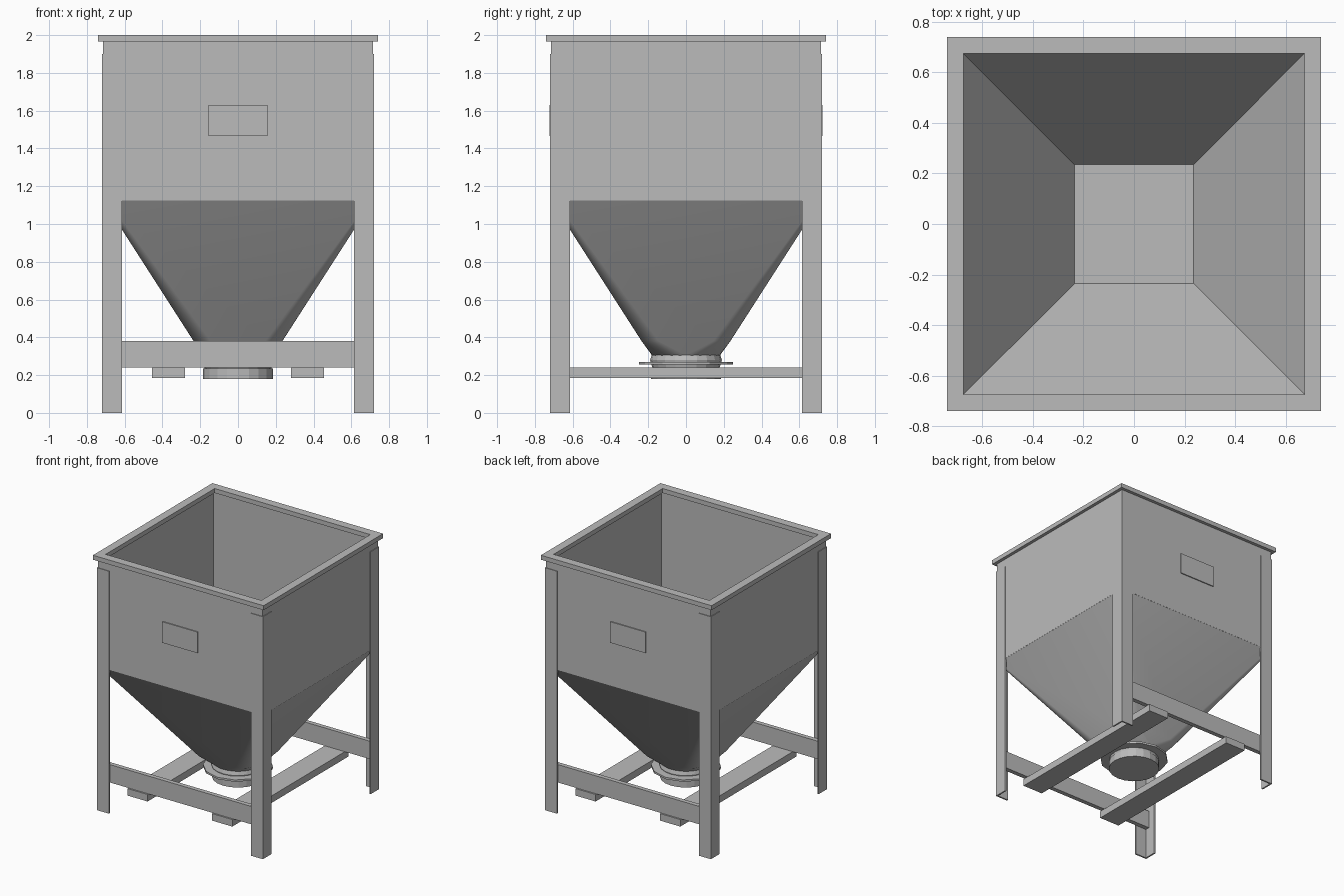
import bpy, bmesh, math

cube = bpy.data.objects.get("Cube")
if cube:
    bpy.data.objects.remove(cube, do_unlink=True)

steel = bpy.data.materials.new("grey_steel")
steel.use_nodes = True
colour = (0.5, 0.5, 0.5, 1)
steel.diffuse_color = colour
steel.node_tree.nodes["Principled BSDF"].inputs["Base Color"].default_value = colour


def finish(name, bm, smooth=False):
    bmesh.ops.recalc_face_normals(bm, faces=bm.faces)
    mesh = bpy.data.meshes.new(name)
    bm.to_mesh(mesh)
    bm.free()
    mesh.materials.append(steel)
    obj = bpy.data.objects.new(name, mesh)
    bpy.context.collection.objects.link(obj)
    if smooth:
        bpy.ops.object.select_all(action='DESELECT')
        obj.select_set(True)
        bpy.context.view_layer.objects.active = obj
        bpy.ops.object.shade_smooth_by_angle(angle=math.radians(30))
    return obj


def square_ring(half, radius, seg):
    """Outline of a square with rounded corners, counter-clockwise."""
    points = []
    for corner in range(4):
        mid = math.pi / 4 + corner * math.pi / 2
        cx = math.copysign(half - radius, math.cos(mid))
        cy = math.copysign(half - radius, math.sin(mid))
        for i in range(seg + 1):
            a = corner * math.pi / 2 + (i / seg * math.pi / 2 if seg else 0)
            points.append((cx + radius * math.cos(a), cy + radius * math.sin(a)) if seg else (cx, cy))
    return points


def round_ring(radius, sides):
    return [(radius * math.cos(2 * math.pi * i / sides),
             radius * math.sin(2 * math.pi * i / sides)) for i in range(sides)]


def loft(name, sections, caps=(False, False), closed=False, smooth=False):
    """Skin a list of (outline, height) sections."""
    bm = bmesh.new()
    rings = [[bm.verts.new((x, y, z)) for x, y in outline] for outline, z in sections]
    pairs = list(zip(rings, rings[1:]))
    if closed:
        pairs.append((rings[-1], rings[0]))
    for a, b in pairs:
        n = len(a)
        for i in range(n):
            j = (i + 1) % n
            bm.faces.new((a[i], a[j], b[j], b[i]))
    if caps[0]:
        bm.faces.new(rings[0])
    if caps[1]:
        bm.faces.new(rings[-1])
    return finish(name, bm, smooth)


def box(name, x, y, z):
    outline = [(x[0], y[0]), (x[1], y[0]), (x[1], y[1]), (x[0], y[1])]
    return loft(name, [(outline, z[0]), (outline, z[1])], (True, True))


def square(half):
    return square_ring(half, 0, 0)


# Bin walls with the sloping inside and its floor
loft("bin_walls", [(square(0.715), 1.125), (square(0.715), 1.98), (square(0.705), 1.98),
                   (square(0.705), 1.125), (square(0.235), 0.43)], (False, True))

# Top rim
loft("top_rim", [(square(0.74), 1.965), (square(0.74), 2.0),
                 (square(0.675), 2.0), (square(0.675), 1.965)], closed=True)

# Hopper outside, square at the top and round at the outlet
loft("hopper", [(square_ring(0.714, 0.02, 8), 1.125), (square_ring(0.235, 0.09, 8), 0.38),
                (square_ring(0.18, 0.18, 8), 0.305)], smooth=True)

# Outlet neck, flange and closing cap
loft("outlet_neck", [(round_ring(0.18, 20), 0.31), (round_ring(0.19, 20), 0.28),
                     (round_ring(0.175, 20), 0.23)], (True, True))
loft("outlet_flange", [(round_ring(0.25, 12), 0.255), (round_ring(0.25, 12), 0.27)], (True, True))
loft("outlet_cap", [(round_ring(0.185, 20), 0.18), (round_ring(0.185, 20), 0.235)], (True, True))

# Angle-section legs
outer, web, inner = 0.72, 0.708, 0.615
angle = [(outer, outer), (inner, outer), (inner, web), (web, web), (web, inner), (outer, inner)]
for sx, side in ((1, "left"), (-1, "right")):
    for sy, end in ((-1, "front"), (1, "back")):
        outline = [(sx * x, sy * y) for x, y in angle]
        loft(f"{end}_{side}_leg", [(outline, 0), (outline, 1.9)], (True, True))

# Cross bars and raised panels, front and back
for s, end in ((-1, "front"), (1, "back")):
    box(f"{end}_cross_bar", (-0.708, 0.708), sorted((s * 0.673, s * 0.708)), (0.24, 0.38))
    box(f"{end}_panel", (-0.155, 0.155), sorted((s * 0.71, s * 0.723)), (1.465, 1.63))

# Rails under the cross bars
for s, side in ((1, "left"), (-1, "right")):
    box(f"{side}_rail", sorted((s * 0.28, s * 0.455)), (-0.72, 0.72), (0.185, 0.24))
